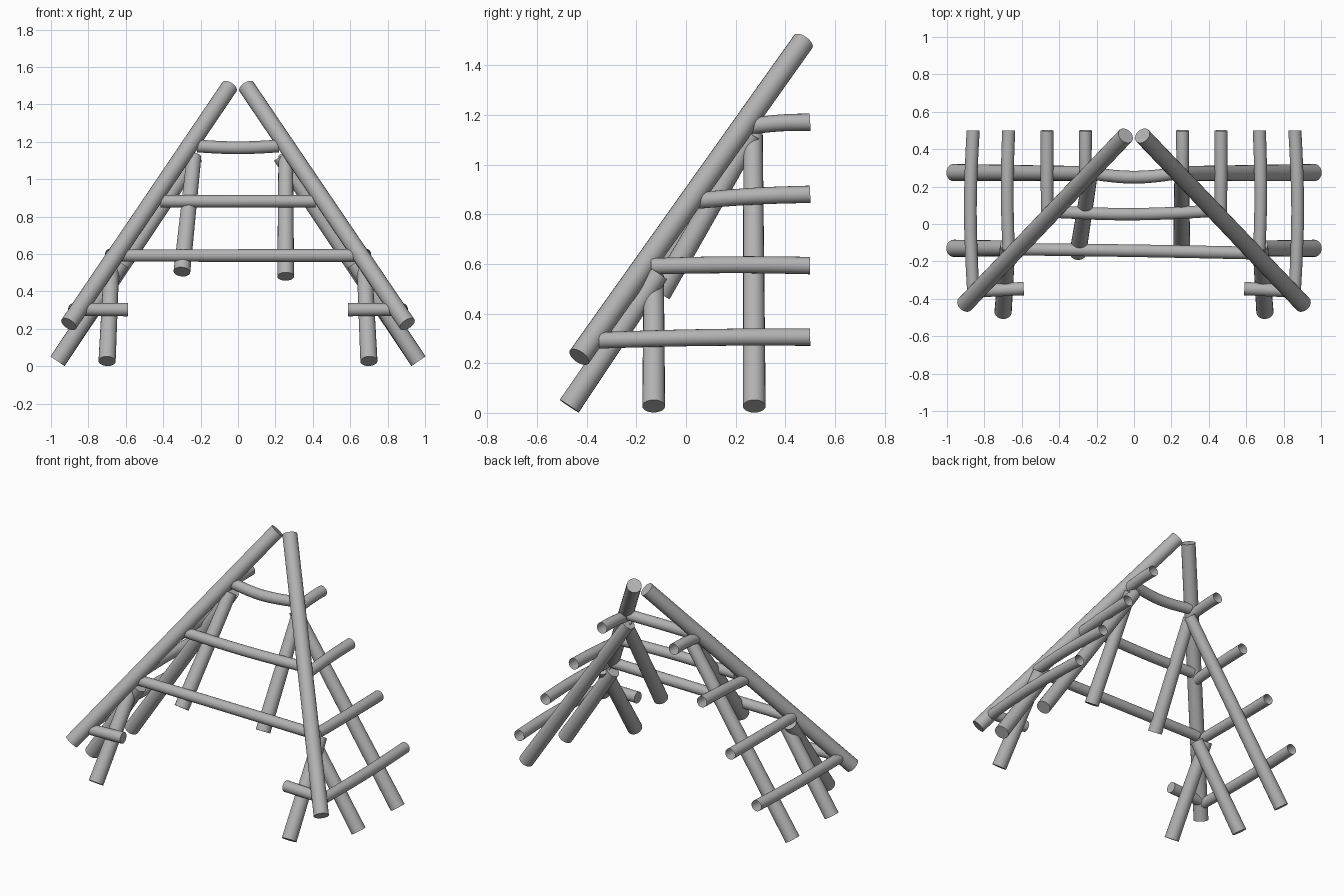
import bpy, bmesh, math
from mathutils import Vector

cube = bpy.data.objects.get("Cube")
if cube:
    bpy.data.objects.remove(cube, do_unlink=True)

grey = bpy.data.materials.new("plain_grey")
grey.use_nodes = True
color = (0.45, 0.45, 0.45, 1)
grey.diffuse_color = color
grey.node_tree.nodes["Principled BSDF"].inputs["Base Color"].default_value = color

SIDES = 20
STEPS = 8


def pole(name, start, end, r0, r1, bow=(0, 0, 0), cap_start=True, cap_end=True):
    """Tapered round pole from start to end, bowed by an offset at its middle."""
    a, b, bow = Vector(start), Vector(end), Vector(bow)
    axis = (b - a).normalized()
    side = axis.cross(Vector((0, 0, 1))).normalized()
    up = side.cross(axis)
    bm = bmesh.new()
    rings = []
    for i in range(STEPS + 1):
        t = i / STEPS
        centre = a.lerp(b, t) + bow * math.sin(math.pi * t)
        r = r0 + (r1 - r0) * t
        rings.append([bm.verts.new(centre + r * (math.cos(w) * side + math.sin(w) * up))
                      for w in (2 * math.pi * k / SIDES for k in range(SIDES))])
    for low, high in zip(rings, rings[1:]):
        for k in range(SIDES):
            n = (k + 1) % SIDES
            bm.faces.new((low[k], low[n], high[n], high[k]))
    if cap_start:
        bm.faces.new(rings[0][::-1])
    if cap_end:
        bm.faces.new(rings[-1])
    bm.normal_update()
    mesh = bpy.data.meshes.new(name)
    bm.to_mesh(mesh)
    bm.free()
    mesh.materials.append(grey)
    obj = bpy.data.objects.new(name, mesh)
    bpy.context.collection.objects.link(obj)
    bpy.ops.object.select_all(action="DESELECT")
    obj.select_set(True)
    bpy.context.view_layer.objects.active = obj
    bpy.ops.object.shade_smooth_by_angle(angle=math.radians(40))
    return obj


for s, label in ((-1, "right"), (1, "left")):
    # Corner poles leaning to the apex
    pole(f"{label}_corner_pole", (s * 0.905, -0.43, 0.225), (s * 0.045, 0.472, 1.495), 0.046, 0.045)

    # Side rafters under the corner pole
    pole(f"{label}_side_rafter_long", (s * 0.965, 0.275, 0.027), (s * 0.225, 0.27, 1.12), 0.046, 0.039)
    pole(f"{label}_side_rafter_short", (s * 0.965, -0.13, 0.027), (s * 0.62, -0.13, 0.55), 0.046, 0.041)

    # Short front rafters
    pole(f"{label}_front_rafter_short", (s * 0.7, -0.47, 0.027), (s * 0.675, -0.11, 0.56), 0.046, 0.041)

    # Side rails, cut open at the back
    for n, (x, y, z0, z1, bow) in enumerate((
            (0.86, -0.35, 0.292, 0.305, 0.015),
            (0.67, -0.14, 0.59, 0.593, 0.008),
            (0.465, 0.05, 0.855, 0.88, 0),
            (0.26, 0.265, 1.155, 1.17, 0))):
        pole(f"{label}_side_rail_{n + 1}", (s * x, y, z0), (s * x, 0.5, z1),
             0.033, 0.035, bow=(s * bow, 0, 0.005), cap_end=False)

    # Stub rails beside the doorway
    pole(f"{label}_door_stub_rail", (s * 0.85, -0.36, 0.303), (s * 0.59, -0.345, 0.303), 0.033, 0.036)

# Long front rafters above the doorway
pole("right_front_rafter_long", (-0.3, -0.155, 0.505), (-0.235, 0.255, 1.12), 0.045, 0.039)
pole("left_front_rafter_long", (0.255, -0.105, 0.48), (0.255, 0.265, 1.12), 0.045, 0.039)

# Front cross rails
pole("front_rail_low", (-0.625, -0.135, 0.592), (0.625, -0.155, 0.592), 0.033, 0.034, bow=(0, 0.002, 0))
pole("front_rail_middle", (-0.415, 0.065, 0.882), (0.415, 0.07, 0.882), 0.033, 0.033, bow=(0, -0.015, 0))
pole("front_rail_high", (-0.22, 0.27, 1.178), (0.22, 0.27, 1.178), 0.034, 0.034, bow=(0, -0.02, -0.01))
